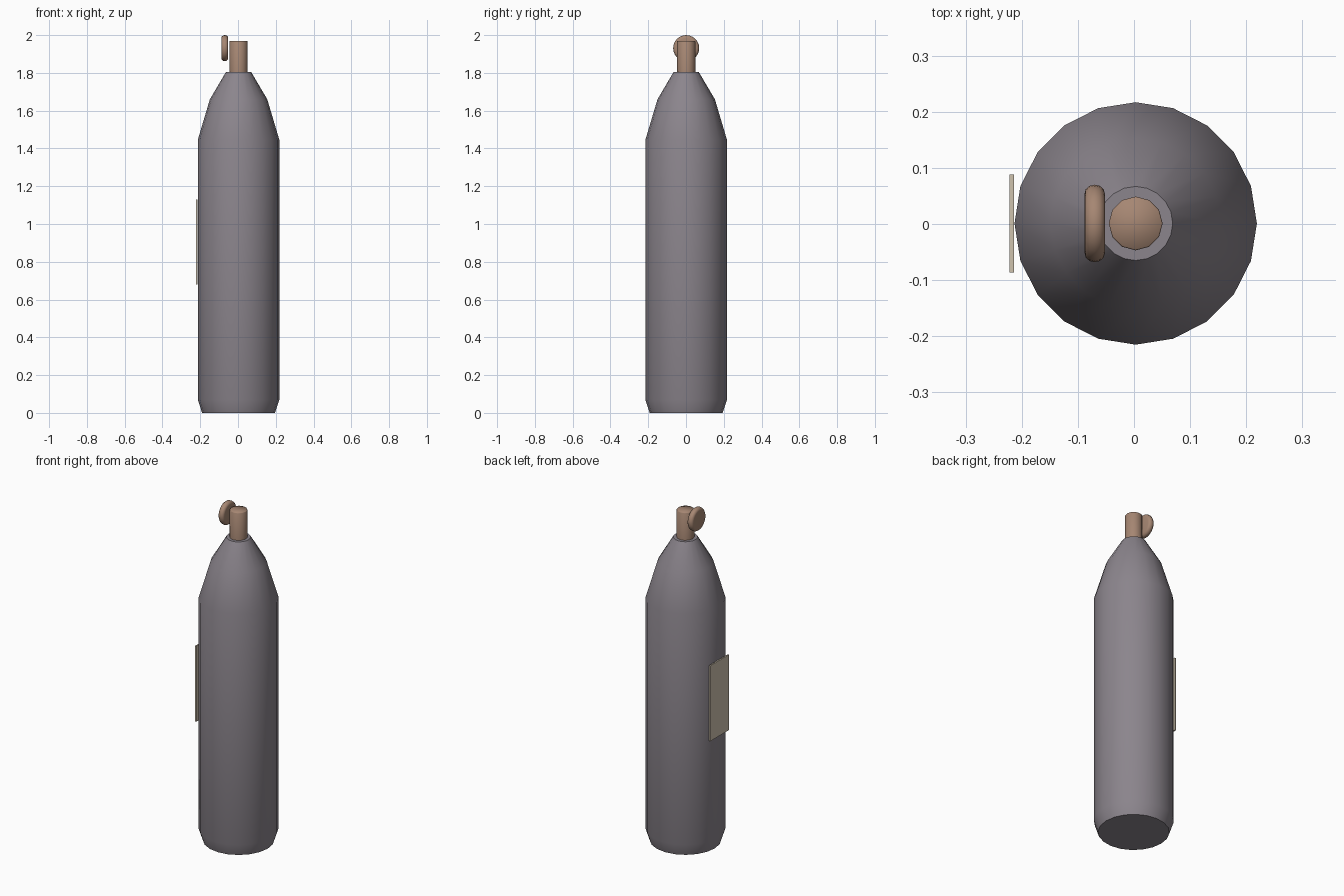
import bpy, bmesh, math
from mathutils import Matrix

if "Cube" in bpy.data.objects:
    bpy.data.objects.remove(bpy.data.objects["Cube"])


def material(name, rgb):
    m = bpy.data.materials.new(name)
    m.diffuse_color = (*rgb, 1)
    m.use_nodes = True
    m.node_tree.nodes["Principled BSDF"].inputs["Base Color"].default_value = m.diffuse_color
    return m


grey = material("grey steel", (0.26, 0.235, 0.265))
brass = material("dull brass", (0.38, 0.24, 0.17))
cream = material("label cream", (0.62, 0.54, 0.42))


def add_object(name, bm, mat):
    bmesh.ops.recalc_face_normals(bm, faces=bm.faces)
    mesh = bpy.data.meshes.new(name)
    bm.to_mesh(mesh)
    bm.free()
    mesh.materials.append(mat)
    ob = bpy.data.objects.new(name, mesh)
    bpy.context.collection.objects.link(ob)
    return ob


def lathe(name, profile, sides, mat, matrix, smooth=40):
    """Turn (radius, height) points around z, closing both ends flat."""
    bm = bmesh.new()
    rings = [[bm.verts.new((r * math.cos(2 * math.pi * i / sides),
                            r * math.sin(2 * math.pi * i / sides), z))
              for i in range(sides)] for r, z in profile]
    for a, b in zip(rings, rings[1:]):
        for i in range(sides):
            j = (i + 1) % sides
            bm.faces.new((a[i], a[j], b[j], b[i]))
    bm.faces.new(rings[0])
    bm.faces.new(rings[-1])
    bmesh.ops.transform(bm, matrix=matrix, verts=bm.verts)
    ob = add_object(name, bm, mat)
    bpy.ops.object.select_all(action='DESELECT')
    ob.select_set(True)
    bpy.context.view_layer.objects.active = ob
    bpy.ops.object.shade_smooth_by_angle(angle=math.radians(smooth))
    return ob


axis = Matrix.Translation((0.003, 0.001, 0))

# Cylinder body with chamfered foot and tapered shoulder
lathe("tank_body", [(0.193, 0), (0.216, 0.07), (0.216, 1.445),
                    (0.152, 1.66), (0.066, 1.806)], 20, grey, axis)

# Valve post on the neck, with a softened top edge
lathe("valve_post", [(0.048, 1.79), (0.048, 1.967), (0.046, 1.97)],
      12, brass, axis, 65)

# Rounded hand wheel beside the valve, turned around the x axis
wheel = [(0.053, -0.018), (0.061, -0.016), (0.067, -0.009), (0.069, 0),
         (0.067, 0.009), (0.061, 0.016), (0.053, 0.018)]
lathe("hand_wheel", wheel, 24, brass,
      Matrix.Translation((-0.07, 0.001, 1.931)) @ Matrix.Rotation(math.pi / 2, 4, 'Y'))

# Flat label plate on the left side
bm = bmesh.new()
bmesh.ops.create_cube(bm, size=1, matrix=Matrix.Translation((-0.218, 0.001, 0.905))
                      @ Matrix.Diagonal((0.008, 0.174, 0.45, 1)))
add_object("label_plate", bm, cream)
